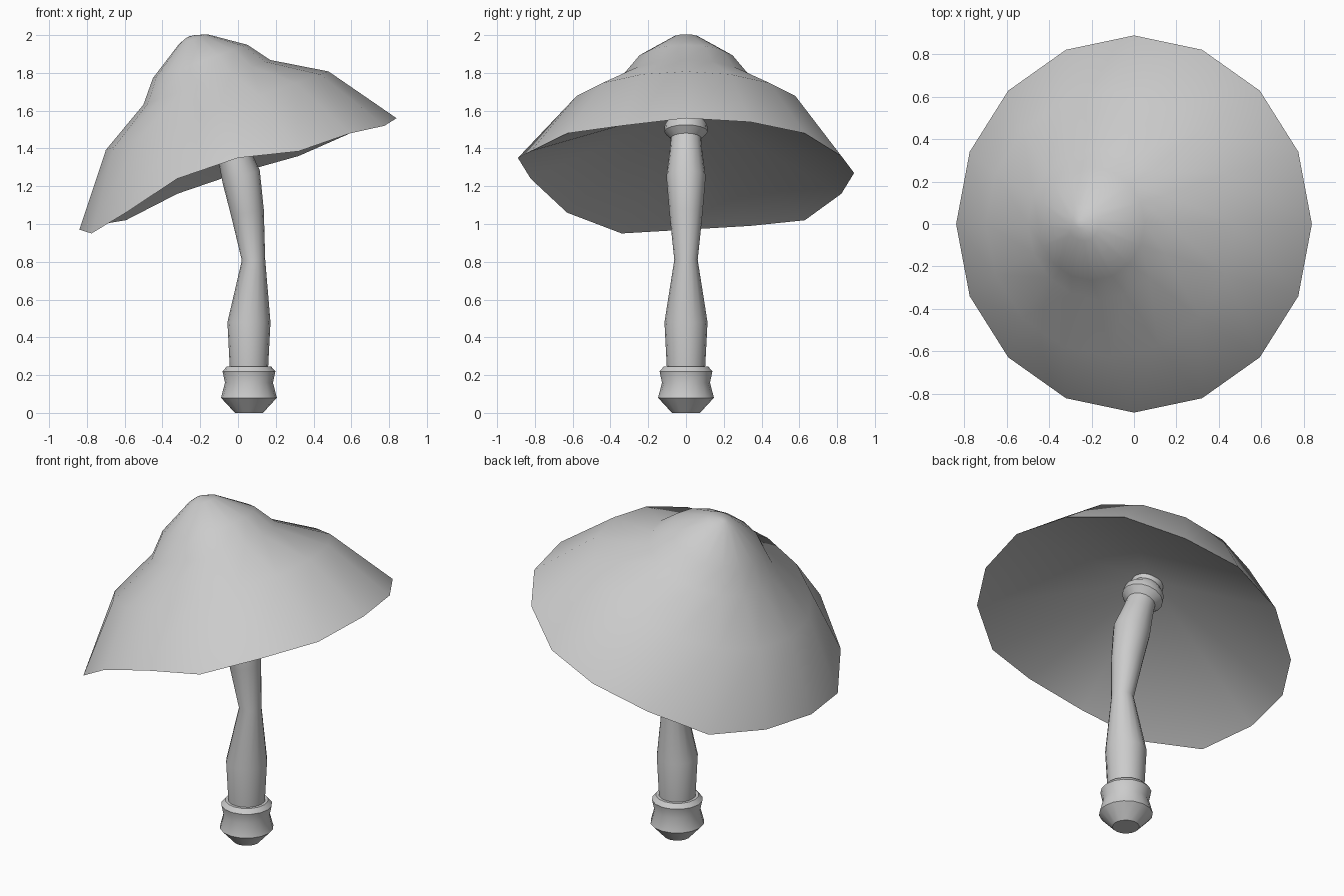
import bpy, bmesh, math
from mathutils import Vector

if "Cube" in bpy.data.objects:
    bpy.data.objects.remove(bpy.data.objects["Cube"])

SIDES = 16
TILT = math.radians(19.4)

grey = bpy.data.materials.new("plain_grey")
grey.diffuse_color = (0.6, 0.6, 0.6, 1)
grey.use_nodes = True
grey.node_tree.nodes["Principled BSDF"].inputs["Base Color"].default_value = grey.diffuse_color


def ring(bm, x, z, r, tilt=0.0):
    """Circle of vertices centred at (x, 0, z), leaning toward -x."""
    out = []
    for i in range(SIDES):
        a = 2 * math.pi * i / SIDES
        u = r * math.cos(a)
        out.append(bm.verts.new((x + u * math.cos(tilt), r * math.sin(a), z + u * math.sin(tilt))))
    return out


def bridge(bm, a, b):
    for i in range(SIDES):
        j = (i + 1) % SIDES
        bm.faces.new((a[i], a[j], b[j], b[i]))


def fan(bm, a, tip):
    for i in range(SIDES):
        bm.faces.new((a[i], a[(i + 1) % SIDES], tip))


def finish(bm, name, angle):
    bmesh.ops.recalc_face_normals(bm, faces=bm.faces[:])
    me = bpy.data.meshes.new(name)
    bm.to_mesh(me)
    bm.free()
    me.materials.append(grey)
    ob = bpy.data.objects.new(name, me)
    bpy.context.collection.objects.link(ob)
    bpy.ops.object.select_all(action='DESELECT')
    ob.select_set(True)
    bpy.context.view_layer.objects.active = ob
    bpy.ops.object.shade_smooth_by_angle(angle=math.radians(angle))
    return ob


def lathe(name, sections, angle):
    """Closed tube through (x, z, radius, tilt in degrees) sections."""
    bm = bmesh.new()
    rings = [ring(bm, x, z, r, math.radians(t)) for x, z, r, t in sections]
    for a, b in zip(rings, rings[1:]):
        bridge(bm, a, b)
    bm.faces.new(rings[0])
    bm.faces.new(rings[-1])
    return finish(bm, name, angle)


# Base foot
lathe("base", [(0.058, 0, 0.074, 0), (0.058, 0.08, 0.148, 0), (0.058, 0.16, 0.127, 0),
               (0.058, 0.22, 0.14, 0), (0.058, 0.245, 0.118, 0)], 35)

# Bent stem
lathe("stem", [(0.058, 0.23, 0.101, 0), (0.058, 0.48, 0.114, 0), (0.082, 0.81, 0.062, 3),
               (0.05, 1.06, 0.088, 10), (0.017, 1.25, 0.104, 19), (-0.025, 1.38, 0.087, 19),
               (-0.05, 1.455, 0.08, 19)], 50)

# Collar under the cap
lathe("collar", [(-0.05, 1.455, 0.08, 19), (-0.06, 1.488, 0.115, 19), (-0.072, 1.525, 0.112, 19),
                 (-0.085, 1.56, 0.085, 19), (-0.115, 1.65, 0.1, 19)], 35)

# Leaning cap with a wavy rim and a shallow hollow underneath
bm = bmesh.new()
rim = ring(bm, 0, 1.265, 0.89, TILT)
rim_z = [1.56, 1.54, 1.48, 1.36, 1.27, 1.16, 1.02, 0.99,
         0.97, 0.95, 1.06, 1.24, 1.35, 1.385, 1.48, 1.52]
for v, z in zip(rim, rim_z):
    v.co.z = z
previous = rim
for x, z, r in [(-0.11, 1.60, 0.625), (-0.165, 1.75, 0.356), (-0.20, 1.86, 0.266),
                (-0.238, 1.978, 0.08), (-0.254, 1.992, 0.022)]:
    current = ring(bm, x, z, r, TILT)
    bridge(bm, previous, current)
    previous = current
fan(bm, previous, bm.verts.new((-0.256, 0, 1.994)))
fan(bm, rim, bm.verts.new((-0.12, 0, 1.62)))
finish(bm, "cap", 60)
